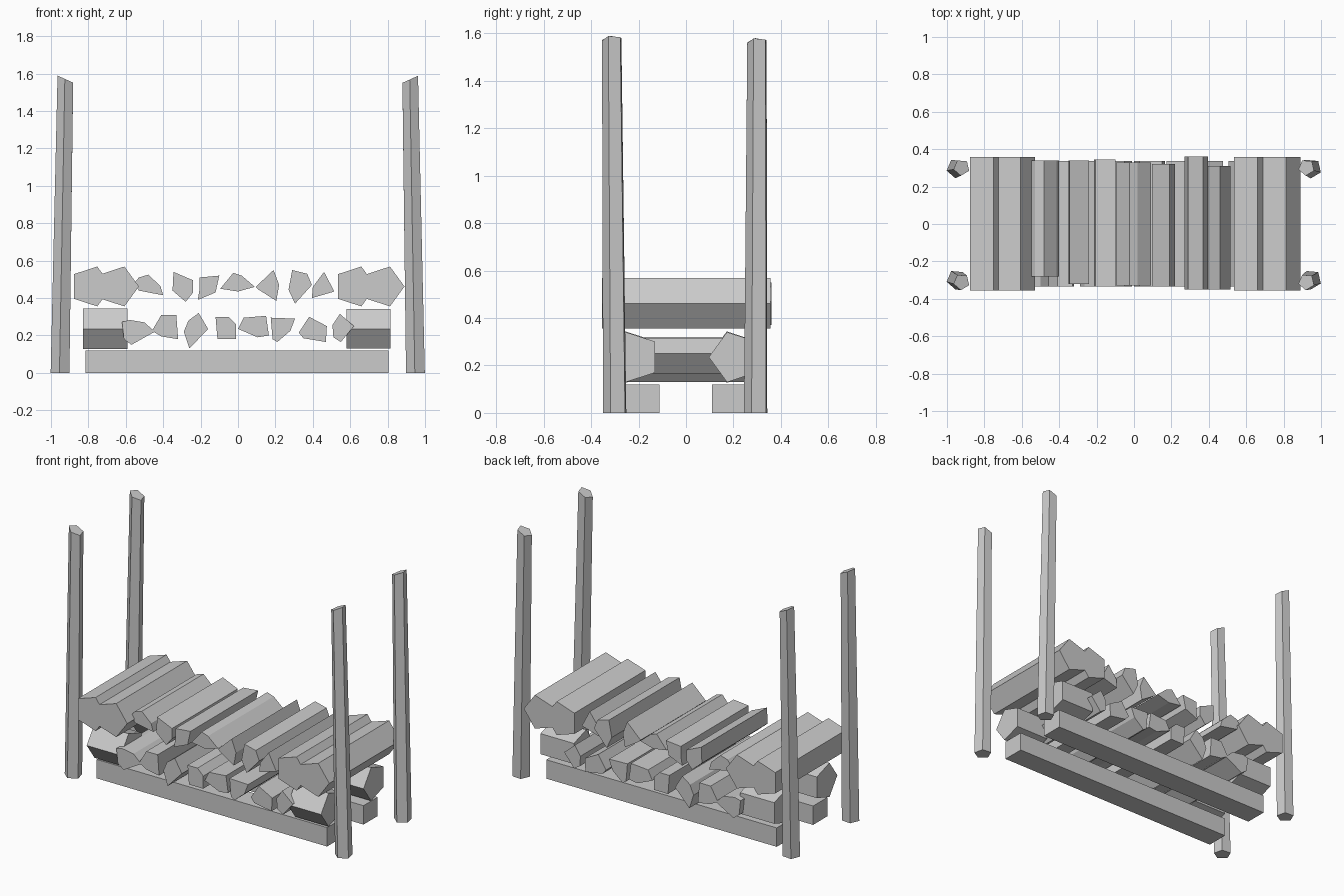
import bpy, bmesh
from math import cos, sin, radians

if "Cube" in bpy.data.objects:
    bpy.data.objects.remove(bpy.data.objects["Cube"])


def loft(name, a, b):
    """Solid between two matching rings of 3D points."""
    bm = bmesh.new()
    ra = [bm.verts.new(p) for p in a]
    rb = [bm.verts.new(p) for p in b]
    bm.faces.new(ra)
    bm.faces.new(rb)
    for i in range(len(ra)):
        j = (i + 1) % len(ra)
        bm.faces.new((ra[i], ra[j], rb[j], rb[i]))
    bmesh.ops.recalc_face_normals(bm, faces=bm.faces)
    me = bpy.data.meshes.new(name)
    bm.to_mesh(me)
    bm.free()
    ob = bpy.data.objects.new(name, me)
    bpy.context.collection.objects.link(ob)
    return ob


def pentagon(u, v, r, start):
    return [(u + r * cos(radians(start + 72 * k)), v + r * sin(radians(start + 72 * k)))
            for k in range(5)]


def log_y(name, profile, y0, y1):
    loft(name, [(x, y0, z) for x, z in profile], [(x, y1, z) for x, z in profile])


def log_x(name, profile, x0, x1):
    loft(name, [(x0, y, z) for y, z in profile], [(x1, y, z) for y, z in profile])


# Corner posts: five-sided, leaning inwards, with slanted tops
for side, sx in (("left", -1), ("right", 1)):
    for face, yb, yt, top in (("front", -0.297, -0.31, 1.57), ("back", 0.297, 0.302, 1.56)):
        low = pentagon(sx * 0.95, yb, 0.053, -95)
        high = pentagon(sx * 0.922, yt, 0.044, -95)
        loft(f"{face}_{side}_post", [(x, y, 0) for x, y in low],
             [(x, y, top + 0.45 * (abs(x) - 0.922)) for x, y in high])

# Ground rails
for name, y0, y1 in (("front_rail", -0.255, -0.112), ("back_rail", 0.11, 0.253)):
    log_x(name, [(y0, 0), (y1, 0), (y1, 0.12), (y0, 0.12)], -0.815, 0.805)

# Short corner blocks on the rails
for face, y in (("front", -0.22), ("back", 0.207)):
    log_x(f"{face}_left_block", pentagon(y, 0.235, 0.114, 180), -0.83, -0.59)
    log_x(f"{face}_right_block", pentagon(y, 0.235, 0.111, 180), 0.58, 0.815)

# Large end logs of the upper layer
for i, x in enumerate((-0.787, -0.642, 0.625, 0.778)):
    log_y(f"end_log_{i + 1}", pentagon(x, 0.462, 0.112, 0), -0.355, 0.357)

# Split firewood, lower layer
lower = [
    [(-.62, .273), (-.58, .283), (-.50, .27), (-.445, .22), (-.57, .15), (-.61, .18)],
    [(-.46, .225), (-.41, .31), (-.33, .31), (-.32, .18), (-.41, .195)],
    [(-.29, .22), (-.265, .28), (-.21, .32), (-.16, .235), (-.26, .13)],
    [(-.12, .30), (-.05, .30), (-.01, .26), (-.01, .18), (-.11, .18)],
    [(0, .235), (.03, .295), (.15, .305), (.165, .20), (.105, .19)],
    [(.175, .295), (.305, .29), (.28, .225), (.21, .165), (.185, .18)],
    [(.325, .215), (.38, .30), (.475, .25), (.47, .165), (.35, .185)],
    [(.505, .255), (.545, .315), (.62, .25), (.55, .165), (.51, .19)],
]
for i, prof in enumerate(lower):
    log_y(f"lower_firewood_{i + 1}", prof, -0.335, 0.338)

# Split firewood, upper layer, each with its own length
upper = [
    (-.28, .34, [(-.555, .48), (-.53, .51), (-.48, .525), (-.415, .465), (-.40, .415), (-.53, .44)]),
    (-.32, .34, [(-.345, .54), (-.24, .495), (-.24, .43), (-.28, .38), (-.35, .44)]),
    (-.335, .345, [(-.205, .51), (-.10, .52), (-.12, .43), (-.215, .39), (-.205, .45)]),
    (-.33, .33, [(-.095, .45), (-.025, .535), (.02, .52), (.09, .46), (0, .435)]),
    (-.335, .32, [(.095, .46), (.19, .55), (.22, .47), (.205, .385), (.11, .445)]),
    (-.35, .36, [(.29, .55), (.37, .53), (.395, .47), (.305, .37), (.27, .445)]),
    (-.35, .31, [(.40, .46), (.46, .54), (.515, .435), (.395, .40)]),
]
for i, (y0, y1, prof) in enumerate(upper):
    log_y(f"upper_firewood_{i + 1}", prof, y0, y1)
